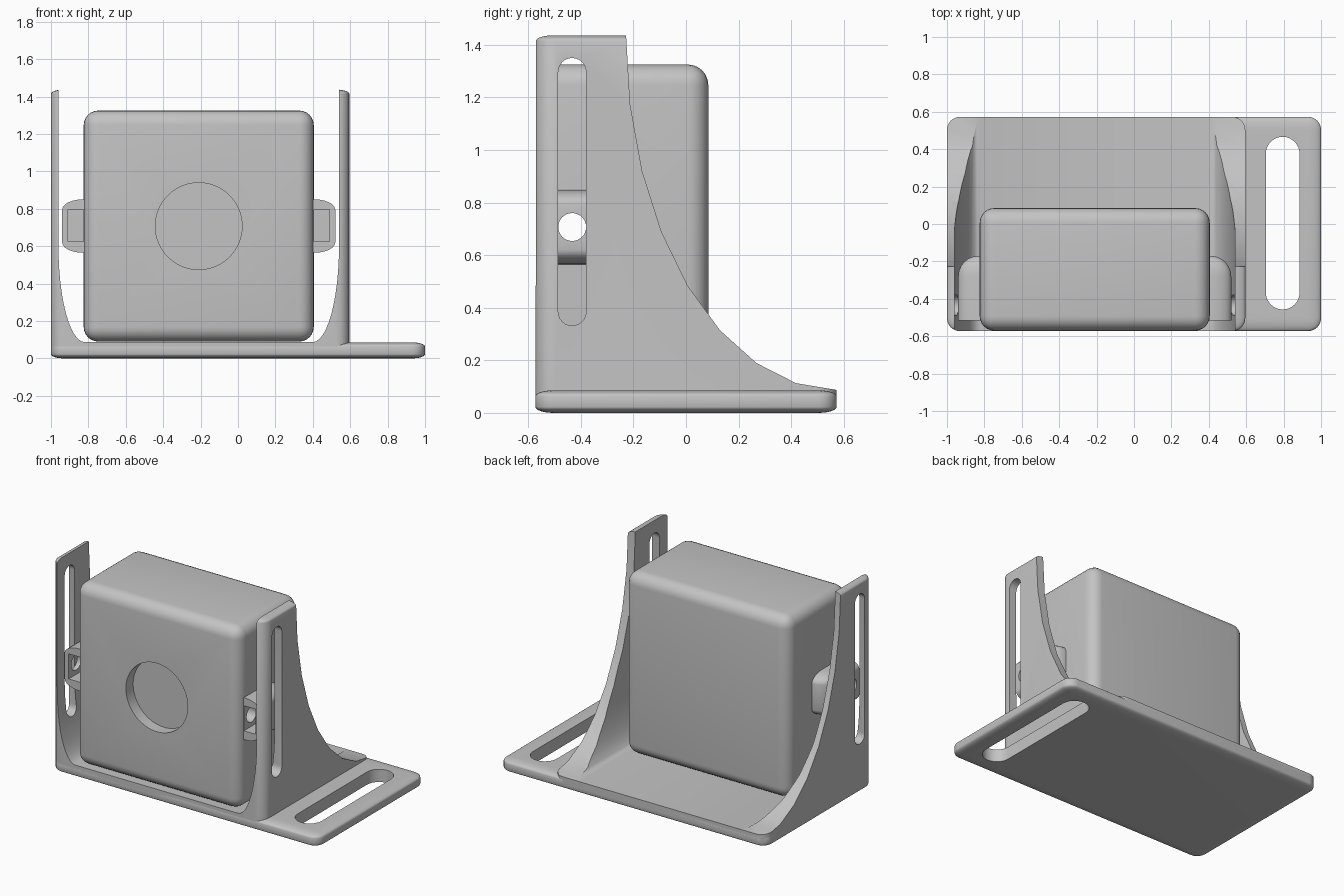
import bpy, bmesh
from math import sin, cos, pi, radians

if "Cube" in bpy.data.objects:
    bpy.data.objects.remove(bpy.data.objects["Cube"], do_unlink=True)

GREY = (0.55, 0.55, 0.55, 1)
grey = bpy.data.materials.new("plain grey")
grey.use_nodes = True
grey.diffuse_color = GREY
grey.node_tree.nodes["Principled BSDF"].inputs["Base Color"].default_value = GREY


def make_object(name, bm):
    bmesh.ops.recalc_face_normals(bm, faces=bm.faces)
    mesh = bpy.data.meshes.new(name)
    bm.to_mesh(mesh)
    bm.free()
    mesh.materials.append(grey)
    ob = bpy.data.objects.new(name, mesh)
    bpy.context.collection.objects.link(ob)
    return ob


def rounded_box(name, lo, hi, radius, z_squash=1.0, segments=6):
    """Box with rounded edges; z_squash flattens the rounding vertically."""
    bm = bmesh.new()
    bmesh.ops.create_cube(bm, size=1)
    for v in bm.verts:
        for i in range(3):
            v.co[i] = lo[i] if v.co[i] < 0 else hi[i]
        v.co.z /= z_squash
    bmesh.ops.bevel(bm, geom=list(bm.edges), offset=radius, segments=segments,
                    profile=0.5, affect='EDGES')
    for v in bm.verts:
        v.co.z *= z_squash
    return make_object(name, bm)


def prism(points, axis, lo, hi):
    """Cutter: a 2D outline swept along one axis."""
    def place(u, v, d):
        return {"X": (d, u, v), "Y": (u, d, v), "Z": (u, v, d)}[axis]
    bm = bmesh.new()
    start = [bm.verts.new(place(u, v, lo)) for u, v in points]
    end = [bm.verts.new(place(u, v, hi)) for u, v in points]
    bm.faces.new(start)
    bm.faces.new(end)
    n = len(points)
    for i in range(n):
        j = (i + 1) % n
        bm.faces.new((start[i], start[j], end[j], end[i]))
    ob = make_object("cutter", bm)
    ob.hide_render = True
    return ob


def rectangle(u0, v0, u1, v1):
    return [(u0, v0), (u1, v0), (u1, v1), (u0, v1)]


def stadium(u, v0, v1, r, steps=12):
    """Upright slot outline; a circle when v1 - v0 is 2r."""
    pts = []
    for centre, turn in ((v1 - r, 0), (v0 + r, pi)):
        for i in range(steps + 1):
            a = turn + pi * i / steps
            p = (u + r * cos(a), centre + r * sin(a))
            if not pts or abs(p[0] - pts[-1][0]) + abs(p[1] - pts[-1][1]) > 1e-5:
                pts.append(p)
    if abs(pts[0][0] - pts[-1][0]) + abs(pts[0][1] - pts[-1][1]) < 1e-5:
        pts.pop()
    return pts


def cut(ob, *cutters):
    bpy.context.view_layer.objects.active = ob
    for c in cutters:
        mod = ob.modifiers.new("cut", 'BOOLEAN')
        mod.operation, mod.solver, mod.object = 'DIFFERENCE', 'EXACT', c
        bpy.ops.object.modifier_apply(modifier=mod.name)
        bpy.data.objects.remove(c, do_unlink=True)


MID = -0.21          # centre line of the case and cradle
FLOOR = 0.087        # top of the base
BOLT = (-0.433, 0.707)


def bolt_bore():
    y, z = BOLT
    return prism(stadium(y, z - 0.053, z + 0.053, 0.053, 16), "X", -2, 2)


# Base plate with a mounting slot
base = rounded_box("base_plate", (-1, -0.573, 0), (1, 0.573, FLOOR - 0.001), 0.07, 0.32)
cut(base, prism(stadium(0.795, -0.457, 0.466, 0.09, 16), "Z", -1, 1))

# Cradle walls: a rounded block, hollowed, swept away at the back and slotted
walls = rounded_box("cradle_walls", (-1, -0.573, -0.4), (0.595, 0.573, 1.437), 0.07, 0.32)
right = [(0.40 + 0.14 * cos(a), 0.6 - 0.513 * sin(a))
         for a in (pi / 2 * i / 12 for i in range(13))]
left = [(2 * MID + 0.02 - x - 0.02, z) for x, z in reversed(right)]
inside = [(0.54, 2)] + right + left + [(2 * MID - 0.54, 2)]
sweep = [(0.575 - 0.803 * cos(a), 1.437 - 1.35 * sin(a))
         for a in (pi / 2 * i / 8 for i in range(9))]
cut(walls,
    prism(inside, "Y", -1, 1),
    prism([(-0.228, 2)] + sweep + [(1, FLOOR), (1, 2)], "X", -2, 2),
    prism(rectangle(-2, -2, 2, 0.04), "Y", -1, 1),
    prism(stadium(BOLT[0], 0.332, 1.35, 0.053), "X", -2, 2))

# Case with a round recess in the front and a cross bore for the bolts
case = rounded_box("case", (MID - 0.615, -0.57, 0.09), (MID + 0.615, 0.085, 1.325), 0.078)
cut(case,
    prism(stadium(MID, 0.707 - 0.232, 0.707 + 0.232, 0.232, 32), "Y", -1, -0.492),
    bolt_bore())

# Hollow bolt lugs on both sides of the case, open to the front
lugs = []
for side, name in ((1, "left_lug"), (-1, "right_lug")):
    def span(a, b):
        return sorted((MID + side * a, MID + side * b))
    x0, x1 = span(0.42, 0.73)
    lug = rounded_box(name, (x0, -0.8, 0.565), (x1, -0.17, 0.85), 0.11, 0.5)
    c0, c1 = span(0.615, 0.70)
    i0, i1 = span(0.2, 0.59)
    cut(lug,
        prism(rectangle(-2, 0, 2, 2), "Y", -2, -0.515),
        prism(rectangle(i0, 0, i1, 2), "Y", -2, 2),
        prism(rectangle(c0, 0.625, c1, 0.795), "Y", -2, -0.30),
        bolt_bore())
    lugs.append(lug)

# Smooth the roundings, keep the cut edges crisp
bpy.ops.object.select_all(action='DESELECT')
for ob in [base, walls, case] + lugs:
    ob.select_set(True)
bpy.context.view_layer.objects.active = base
bpy.ops.object.shade_smooth_by_angle(angle=radians(30))
